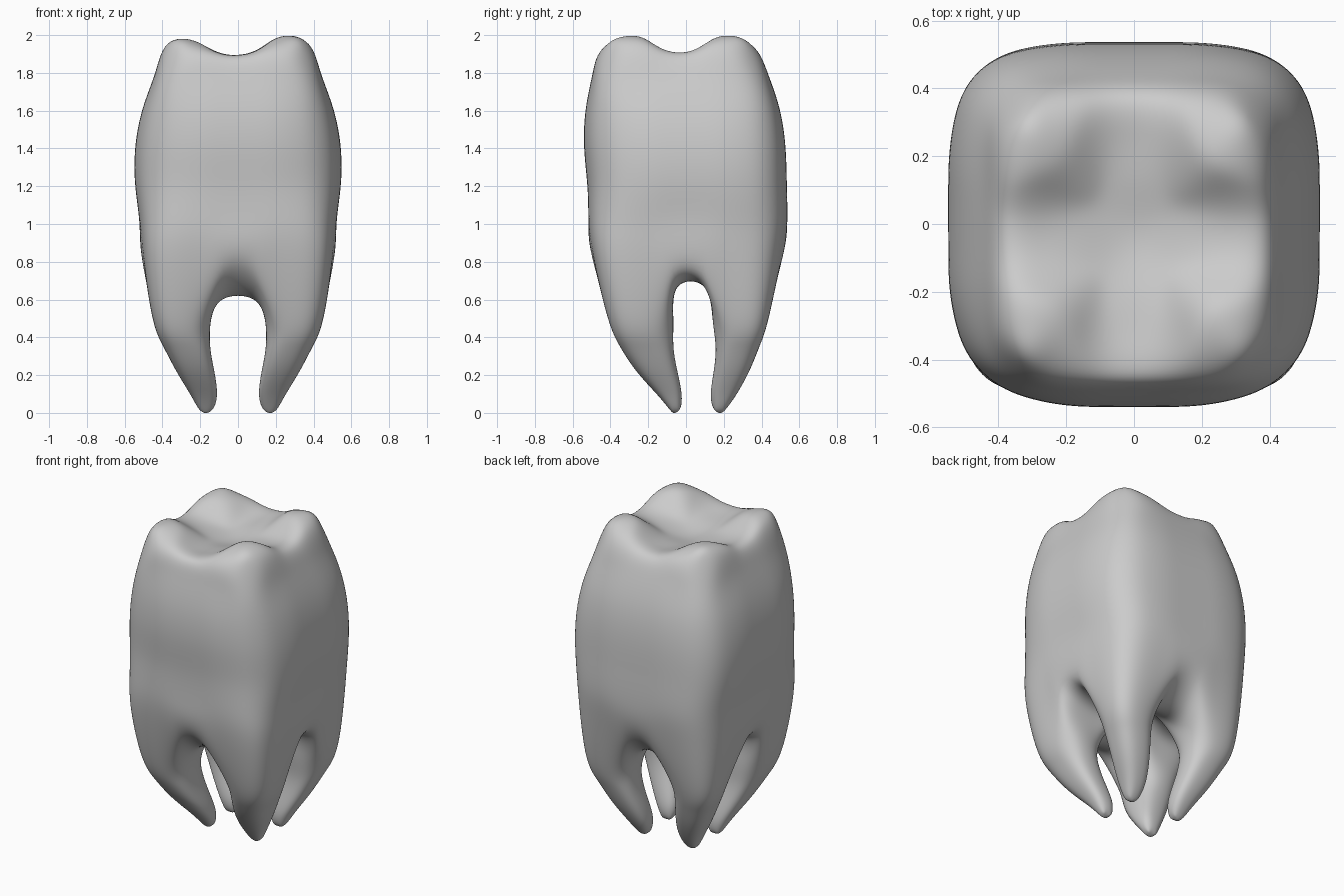
import bpy, bmesh, math
from mathutils import Vector

cube = bpy.data.objects.get("Cube")
if cube:
    bpy.data.objects.remove(cube, do_unlink=True)

LINES = [-1, -0.7, -0.4, -0.15, 0.15, 0.4, 0.7, 1]
N = len(LINES)
bm = bmesh.new()


def border(n):
    """Grid indices around the edge of an n by n grid, in order."""
    m = n - 1
    return ([(i, 0) for i in range(m)] + [(m, j) for j in range(m)]
            + [(m - i, m) for i in range(m)] + [(0, m - j) for j in range(m)])


def rounded(u, v, power):
    """Map a point of the unit square into a rounded square."""
    size = max(abs(u), abs(v))
    if size == 0:
        return 0, 0
    k = size / (abs(u) ** power + abs(v) ** power) ** (1 / power)
    return u * k, v * k


def bridge(low, high, keys):
    for a, b in zip(keys, keys[1:] + keys[:1]):
        bm.faces.new((low[a], low[b], high[b], high[a]))


def patch(grid, cells):
    for i, j in cells:
        bm.faces.new([grid[k] for k in ((i, j), (i + 1, j), (i + 1, j + 1), (i, j + 1))])


def body_point(i, j, hx, hy, cy, z, front, back):
    u, v = rounded(LINES[i], LINES[j], front if LINES[j] < 0 else back)
    return bm.verts.new((u * hx, cy + v * hy, z))


def smoothed(vert):
    """Where subdivision will finally place a cage point."""
    n = len(vert.link_edges)
    near = sum((e.other_vert(vert).co for e in vert.link_edges), Vector())
    around = sum((w.co for f in vert.link_faces for w in f.verts), Vector())
    return (around + 2 * near + (n * n - n) * vert.co) / (n * (n + 5))


# Crown sides: height, half width, half depth, depth offset, front and back squareness
SIDES = [(0.80, 0.50, 0.495, 0.008, 6, 5), (1.0, 0.52, 0.525, 0.01, 4.6, 4.2),
         (1.2, 0.544, 0.528, 0.006, 3.7, 4), (1.4, 0.544, 0.533, -0.006, 3.4, 3.9),
         (1.6, 0.508, 0.515, -0.017, 3.6, 4), (1.78, 0.444, 0.468, -0.029, 4.5, 4.5)]
edge = border(N)
rings = []
for z, *shape in SIDES:
    hx, hy, cy, front, back = shape
    rings.append({k: body_point(*k, hx, hy, cy, z, front, back) for k in edge})
for low, high in zip(rings, rings[1:]):
    bridge(low, high, edge)

# Chewing surface with four cusps: x, y, height above the basin
CUSPS = [(0.25, -0.28, 0.137), (0.25, 0.21, 0.137),
         (-0.27, 0.22, 0.112), (-0.27, -0.28, 0.118)]
top = {}
for i in range(N):
    for j in range(N):
        vert = body_point(i, j, 0.383, 0.412, -0.04, 0, 4.6, 4.6)
        x, y = vert.co.xy
        reach = max(abs(LINES[i]), abs(LINES[j]))
        vert.co.z = 1.84 + 0.035 * reach ** 2 + sum(
            h * math.exp(-((x - a) ** 2 + (y - b) ** 2) / 0.03) for a, b, h in CUSPS)
        top[i, j] = vert
bridge(rings[-1], top, edge)
patch(top, [(i, j) for i in range(N - 1) for j in range(N - 1)])

# Underside: a cross of two arched tunnels between the roots
base = dict(rings[0])
for i in range(1, N - 1):
    for j in range(1, N - 1):
        if i in (3, 4) or j in (3, 4):
            middle = i in (3, 4) and j in (3, 4)
            z = 0.71 if middle else 0.62 if i in (3, 4) else 0.675
            base[i, j] = body_point(i, j, 0.5, 0.47, 0.025, z, 5.5, 5.5)
patch(base, [(i, j) for i in range(N - 1) for j in range(N - 1) if i == 3 or j == 3])

# Draw the rim of each tunnel slightly inward and down
for i, j in edge:
    if i in (3, 4):
        base[i, j].co.y *= 0.98
        base[i, j].co.z = 0.77
    elif j in (3, 4):
        base[i, j].co.x *= 0.985
        base[i, j].co.z = 0.745

# Roots: height, then inner and outer limits in x, in y at the front, in y at the back
ROOT = [(0.50, (0.14, 0.452), (-0.065, -0.413), (0.138, 0.437)),
        (0.35, (0.148, 0.393), (-0.068, -0.347), (0.158, 0.387)),
        (0.22, (0.126, 0.326), (-0.046, -0.262), (0.147, 0.334)),
        (0.10, (0.112, 0.253), (-0.024, -0.155), (0.132, 0.268)),
        (0.025, (0.13, 0.21), (-0.03, -0.092), (0.145, 0.215))]
root_edge = border(4)
root_cells = [(a, b) for a in range(3) for b in range(3)]
for side, ox in ((-1, 0), (1, 4)):
    for back, oy in ((0, 0), (1, 4)):
        upper = {(a, b): base[a + ox, b + oy] for a, b in root_edge}
        for level, (z, in_out, *depths) in enumerate(ROOT):
            inner, outer = in_out
            near, far = depths[back]
            cx, hx = side * (inner + outer) / 2, (outer - inner) / 2
            cy, hy = (near + far) / 2, abs(far - near) / 2
            tip = level == len(ROOT) - 1
            keys = [(a, b) for a in range(4) for b in range(4)] if tip else root_edge
            ring = {}
            for a, b in keys:
                u, v = rounded(a / 1.5 - 1, b / 1.5 - 1, 2.6)
                height = z if (a, b) in root_edge else 0.003
                ring[a, b] = bm.verts.new((cx + u * hx, cy + v * hy, height))
            bridge(ring, upper, root_edge)
            upper = ring
        patch(upper, root_cells)

# Push the cage out so that the smooth surface passes through the points above
targets = [(v, v.co.copy()) for v in bm.verts]
for step in range(3):
    moves = [(v, goal - smoothed(v)) for v, goal in targets]
    for v, move in moves:
        v.co += move

bmesh.ops.recalc_face_normals(bm, faces=bm.faces)
for face in bm.faces:
    face.smooth = True
mesh = bpy.data.meshes.new("tooth")
bm.to_mesh(mesh)
bm.free()
tooth = bpy.data.objects.new("tooth", mesh)
bpy.context.collection.objects.link(tooth)

# Smooth the cage
smooth = tooth.modifiers.new("smooth", "SUBSURF")
smooth.levels = smooth.render_levels = 3

# Material
enamel = bpy.data.materials.new("plain grey enamel")
enamel.use_nodes = True
colour = (0.6, 0.6, 0.6, 1)
enamel.diffuse_color = colour
enamel.node_tree.nodes["Principled BSDF"].inputs["Base Color"].default_value = colour
mesh.materials.append(enamel)
